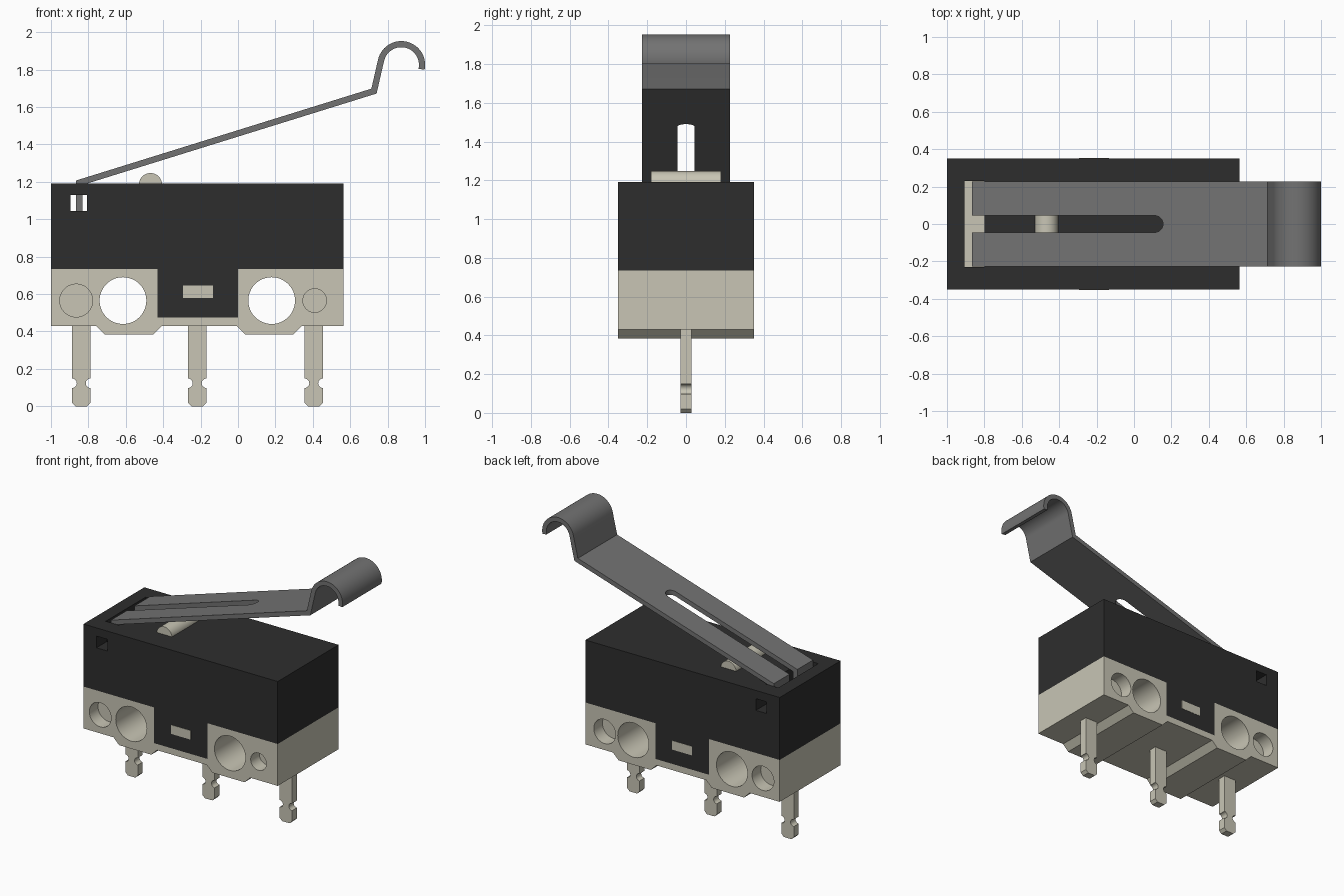
import bpy, bmesh
from math import sin, cos, radians
from mathutils import Vector

if "Cube" in bpy.data.objects:
    bpy.data.objects.remove(bpy.data.objects["Cube"])


def material(name, rgb):
    m = bpy.data.materials.new(name)
    m.use_nodes = True
    m.diffuse_color = (*rgb, 1)
    m.node_tree.nodes["Principled BSDF"].inputs["Base Color"].default_value = (*rgb, 1)
    return m


BEIGE = material("warm beige plastic", (0.58, 0.56, 0.46))
BLACK = material("black plastic", (0.027, 0.027, 0.027))
STEEL = material("grey steel", (0.17, 0.17, 0.17))


def prism(name, outline, lo, hi, mat=None, upright=False):
    """Extrude an outline: XZ along Y, or XY along Z when upright."""
    place = (lambda p, t: (p[0], p[1], t)) if upright else (lambda p, t: (p[0], t, p[1]))
    bm = bmesh.new()
    face = bm.faces.new([bm.verts.new(place(p, lo)) for p in outline])
    side = bmesh.ops.extrude_face_region(bm, geom=[face])["geom"]
    shift = place((0, 0), hi - lo)
    bmesh.ops.translate(bm, vec=shift, verts=[v for v in side if isinstance(v, bmesh.types.BMVert)])
    bmesh.ops.recalc_face_normals(bm, faces=bm.faces)
    mesh = bpy.data.meshes.new(name)
    bm.to_mesh(mesh)
    bm.free()
    ob = bpy.data.objects.new(name, mesh)
    bpy.context.collection.objects.link(ob)
    if mat:
        mesh.materials.append(mat)
    return ob


def rect(x0, x1, z0, z1):
    return [(x0, z0), (x1, z0), (x1, z1), (x0, z1)]


def arc(cx, cz, r, start, end, n):
    angles = [radians(start + (end - start) * i / n) for i in range(n + 1)]
    return [(cx + r * cos(a), cz + r * sin(a)) for a in angles]


def activate(ob):
    bpy.ops.object.select_all(action="DESELECT")
    ob.select_set(True)
    bpy.context.view_layer.objects.active = ob


def cut(ob, cutters):
    for c in cutters:
        c.hide_render = True
        mod = ob.modifiers.new("cut", "BOOLEAN")
        mod.operation, mod.solver, mod.object = "DIFFERENCE", "EXACT", c
        activate(ob)
        bpy.ops.object.modifier_apply(modifier=mod.name)
        bpy.data.objects.remove(c)


def smooth(ob):
    activate(ob)
    bpy.ops.object.shade_smooth_by_angle(angle=radians(30))


def ribbon(path, thickness):
    """Closed outline of a strip with mitred corners around a centre line."""
    pts = [Vector(p) for p in path]
    left, right = [], []
    for i, p in enumerate(pts):
        a = (p - pts[i - 1]).normalized() if i else (pts[1] - p).normalized()
        b = (pts[i + 1] - p).normalized() if i < len(pts) - 1 else a
        na, nb = Vector((-a.y, a.x)), Vector((-b.y, b.x))
        n = (na + nb).normalized()
        n *= thickness / 2 / n.dot(na)
        left.append(p + n)
        right.append(p - n)
    return left + right[::-1]


X0, X1, D = -1.0, 0.565, 0.35
SEAM, BOTTOM, TOP = 0.735, 0.43, 1.19
HOLE_Z = 0.565

# Base housing with two raised feet underneath
outline = [(X0, SEAM), (X0, BOTTOM)]
for cx in (-0.583, 0.168):
    outline += [(cx - 0.175, BOTTOM), (cx - 0.13, 0.385), (cx + 0.13, 0.385), (cx + 0.175, BOTTOM)]
outline += [(X1, BOTTOM), (X1, SEAM)]
base = prism("base_housing", outline, -D, D, BEIGE)


def hole(x, r, y0, y1):
    return prism("cutter", arc(x, HOLE_Z, r, 0, 352.5, 47), y0, y1)


# Mounting holes, blind sockets and tab recesses
TAB = rect(-0.43, 0, 0.475, SEAM)
cut(base, [hole(x, 0.125, -1, 1) for x in (-0.615, 0.18)]
    + [hole(-0.865, 0.088, -1, -D + 0.1), hole(0.41, 0.063, -1, -D + 0.1)]
    + [hole(x, 0.088, D - 0.1, 1) for x in (-0.865, 0.41)]
    + [prism("cutter", rect(-0.43, 0, 0.475, 0.8), *span) for span in ((-1, -0.29), (0.29, 1))])
smooth(base)

# Cover with hinge pocket and side windows
cover = prism("cover", rect(X0, X1, SEAM, TOP), -D, D, BLACK)
cut(cover, [prism("cutter", rect(-0.905, -0.80, 0.6, 1.4), -0.23, 0.23),
            prism("cutter", rect(-0.895, -0.808, 1.045, 1.13), -1, 1)])

# Snap tabs and the latch lugs showing through them
for side, s in (("front", -1), ("back", 1)):
    prism(side + "_snap_tab", TAB, *sorted((s * 0.29, s * D)), BLACK)
    prism(side + "_latch_lug", rect(-0.295, -0.135, 0.58, 0.645),
          *sorted((s * 0.345, s * 0.352)), BEIGE)

# Plunger button
plunger = prism("plunger", [(-0.406, 1.1)] + arc(-0.468, 1.185, 0.062, 0, 180, 20) + [(-0.53, 1.1)],
                -0.18, 0.18, BEIGE)
smooth(plunger)

# Bent lever with curled tip and open slot
path = [(-0.849, 1.0), (-0.849, 1.195), (0.727, 1.685)]
path += arc(0.873, 1.825, 0.111, 168, -12, 28)
lever = prism("lever", ribbon(path, 0.033), -0.226, 0.226, STEEL)
slot = [(-0.95, -0.045)] + arc(0.11, 0, 0.045, -90, 90, 14) + [(-0.95, 0.045)]
cut(lever, [prism("cutter", slot, 0.9, 1.8, upright=True)])
smooth(lever)

# Terminal pins with notched, chamfered ends
for name, cx in (("left_end", 0.405), ("middle", -0.218), ("right_end", -0.838)):
    half = [(0.03, 0), (0.05, 0.02), (0.05, 0.095)]
    half += arc(0.05, 0.123, 0.026, 270, 90, 10)
    half += [(0.05, 0.155), (0.05, 0.45)]
    outline = [(cx + x, z) for x, z in half] + [(cx - x, z) for x, z in reversed(half)]
    pin = prism(name + "_terminal_pin", outline, -0.028, 0.028, BEIGE)
    smooth(pin)
